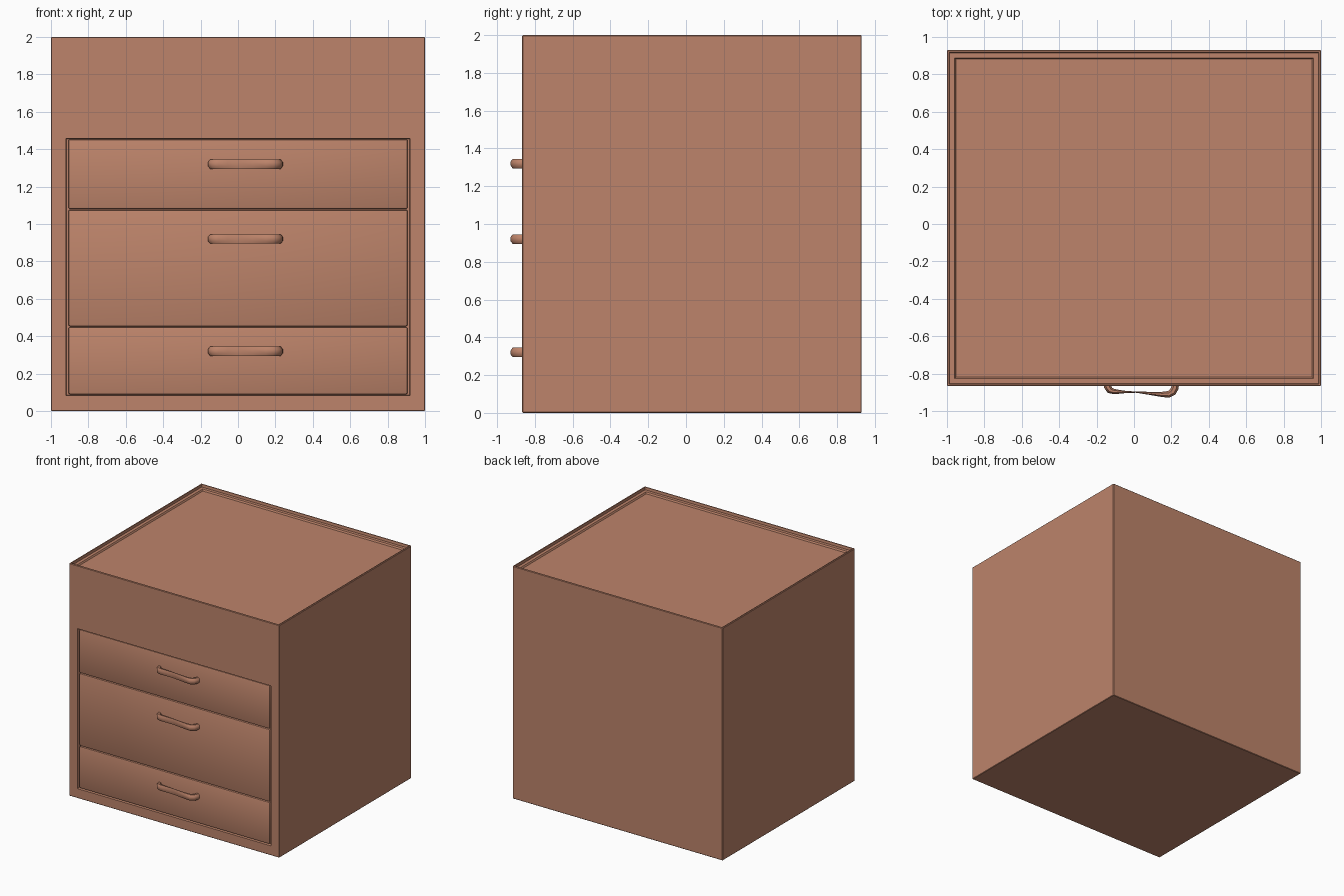
import bpy, bmesh, math
from mathutils import Vector

if "Cube" in bpy.data.objects:
    bpy.data.objects.remove(bpy.data.objects["Cube"])

wood = bpy.data.materials.new("terracotta_wood")
wood.diffuse_color = (0.51, 0.23, 0.145, 1)
wood.use_nodes = True
wood.node_tree.nodes["Principled BSDF"].inputs["Base Color"].default_value = wood.diffuse_color

FRONT, BACK = -0.867, 0.93


def finish(bm, name, smooth=30):
    bmesh.ops.recalc_face_normals(bm, faces=bm.faces)
    mesh = bpy.data.meshes.new(name)
    bm.to_mesh(mesh)
    bm.free()
    ob = bpy.data.objects.new(name, mesh)
    bpy.context.collection.objects.link(ob)
    mesh.materials.append(wood)
    bpy.ops.object.select_all(action='DESELECT')
    ob.select_set(True)
    bpy.context.view_layer.objects.active = ob
    bpy.ops.object.shade_smooth_by_angle(angle=math.radians(smooth))
    return ob


def box(x0, x1, y0, y1, z0, z1, bevel, segments=1):
    bm = bmesh.new()
    bmesh.ops.create_cube(bm, size=1)
    for v in bm.verts:
        v.co = Vector((x1 if v.co.x > 0 else x0,
                       y1 if v.co.y > 0 else y0,
                       z1 if v.co.z > 0 else z0))
    bmesh.ops.bevel(bm, geom=bm.edges[:], offset=bevel, segments=segments,
                    profile=0.5, affect='EDGES')
    bm.normal_update()
    return bm


def inset(bm, face, thickness, depth=0):
    bmesh.ops.inset_region(bm, faces=[face], thickness=thickness, depth=depth)
    bm.normal_update()


# Cabinet body with a stepped tray on top and a drawer pocket in the front
bm = box(-1, 1, FRONT, BACK, 0, 2, 0.004)
top = max(bm.faces, key=lambda f: f.normal.z * f.calc_area())
inset(bm, top, 0.011)
inset(bm, top, 0.004, -0.022)
inset(bm, top, 0.038)
inset(bm, top, 0.010, -0.013)
front = max(bm.faces, key=lambda f: -f.normal.y * f.calc_area())
inset(bm, front, 0.05)
for v in front.verts:
    v.co.x = math.copysign(0.92, v.co.x)
    v.co.z = 1.458 if v.co.z > 1 else 0.082
inset(bm, front, 0.006, -0.04)
finish(bm, "cabinet_body", 20)


# Bow handle: octagonal section swept along a bent path, flattened mid-span
# Each station: x, y, path angle, half thickness
PATH = [(-0.142, -0.85, -90, 0.020), (-0.140, -0.872, -80, 0.020),
        (-0.128, -0.890, -45, 0.018), (-0.105, -0.896, 0, 0.014),
        (-0.055, -0.898, 2, 0.007), (0.01, -0.899, -3, 0.003),
        (0.08, -0.905, -7, 0.008), (0.15, -0.911, -4, 0.014),
        (0.185, -0.911, 10, 0.018), (0.207, -0.898, 50, 0.020),
        (0.218, -0.877, 70, 0.020), (0.222, -0.85, 90, 0.020)]


def handle(name, z):
    bm = bmesh.new()
    rings = []
    for x, y, deg, half in PATH:
        a = math.radians(deg)
        side = Vector((-math.sin(a), math.cos(a), 0))
        ring = []
        for i in range(8):
            t = math.tau * (i + 0.5) / 8
            ring.append(bm.verts.new(Vector((x, y, z)) + side * half * math.cos(t) * 1.08
                                     + Vector((0, 0, 0.027 * math.sin(t)))))
        rings.append(ring)
    for a, b in zip(rings, rings[1:]):
        for i in range(8):
            j = (i + 1) % 8
            bm.faces.new((a[i], a[j], b[j], b[i]))
    bm.faces.new(rings[0])
    bm.faces.new(rings[-1])
    finish(bm, name, 50)


# Three drawer fronts, each with a handle
for name, z0, z1, hz in (("bottom", 0.089, 0.449, 0.32),
                         ("middle", 0.453, 1.076, 0.92),
                         ("top", 1.080, 1.453, 1.32)):
    finish(box(-0.907, 0.907, FRONT + 0.004, FRONT + 0.06, z0, z1, 0.01, 2),
           name + "_drawer")
    handle(name + "_drawer_handle", hz)
